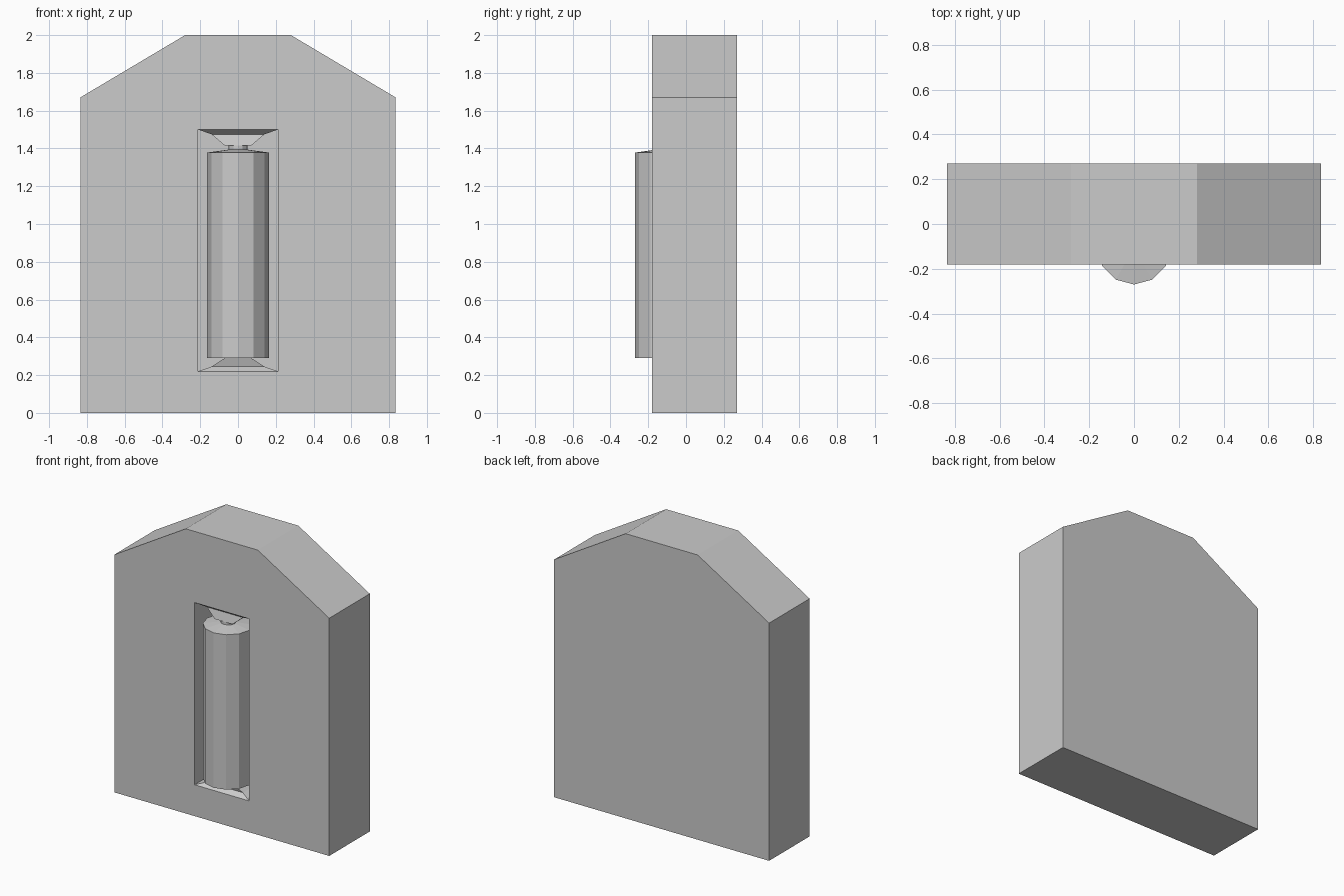
import bpy, bmesh, math

if "Cube" in bpy.data.objects:
    bpy.data.objects.remove(bpy.data.objects["Cube"])

FRONT, BACK = -0.18, 0.27
REC_BACK = 0.10          # rear wall of the niche
AXIS_Y = -0.107          # axis of the tube


def loft(name, sections, cap_start=True, cap_end=True):
    """Skin a list of equal-length point rings into an object."""
    bm = bmesh.new()
    rings = [[bm.verts.new(p) for p in s] for s in sections]
    n = len(rings[0])
    for a, b in zip(rings, rings[1:]):
        for i in range(n):
            j = (i + 1) % n
            bm.faces.new((a[i], a[j], b[j], b[i]))
    if cap_start:
        bm.faces.new(rings[0][::-1])
    if cap_end:
        bm.faces.new(rings[-1])
    bmesh.ops.recalc_face_normals(bm, faces=bm.faces)
    me = bpy.data.meshes.new(name)
    bm.to_mesh(me)
    bm.free()
    ob = bpy.data.objects.new(name, me)
    bpy.context.collection.objects.link(ob)
    return ob


def rect(hx, y0, y1, z):
    return [(-hx, y0, z), (hx, y0, z), (hx, y1, z), (-hx, y1, z)]


def circle(r, z, n=12):
    return [(r * math.sin(2 * math.pi * i / n),
             AXIS_Y - r * math.cos(2 * math.pi * i / n), z) for i in range(n)]


# Slab with a chamfered top
outline = [(-0.835, 0), (0.835, 0), (0.835, 1.67), (0.28, 2), (-0.28, 2), (-0.835, 1.67)]
slab = loft("slab", [[(x, y, z) for x, z in outline] for y in (FRONT, BACK)])

# Niche cut into the front face
cutter = loft("niche_cutter", [rect(0.212, FRONT - 0.2, REC_BACK, z) for z in (0.22, 1.5)])
cutter.hide_render = True
mod = slab.modifiers.new("niche", 'BOOLEAN')
mod.operation = 'DIFFERENCE'
mod.solver = 'EXACT'
mod.object = cutter
bpy.context.view_layer.objects.active = slab
bpy.ops.object.modifier_apply(modifier="niche")
bpy.data.objects.remove(cutter)

# Flared sockets at the top and bottom of the niche
for name, heights in (("upper_socket", (1.5, 1.475, 1.415)),
                      ("lower_socket", (0.22, 0.245, 0.29))):
    za, zb, zc = heights
    loft(name, [rect(0.212, FRONT, REC_BACK, za),
                rect(0.14, -0.145, 0.0, zb),
                rect(0.07, -0.16, -0.05, zc)], cap_start=False)

# Twelve-sided tube with a shallow cone top and narrow neck
loft("tube", [circle(0.163, 0.29), circle(0.163, 1.378),
              circle(0.05, 1.394), circle(0.05, 1.42)])
